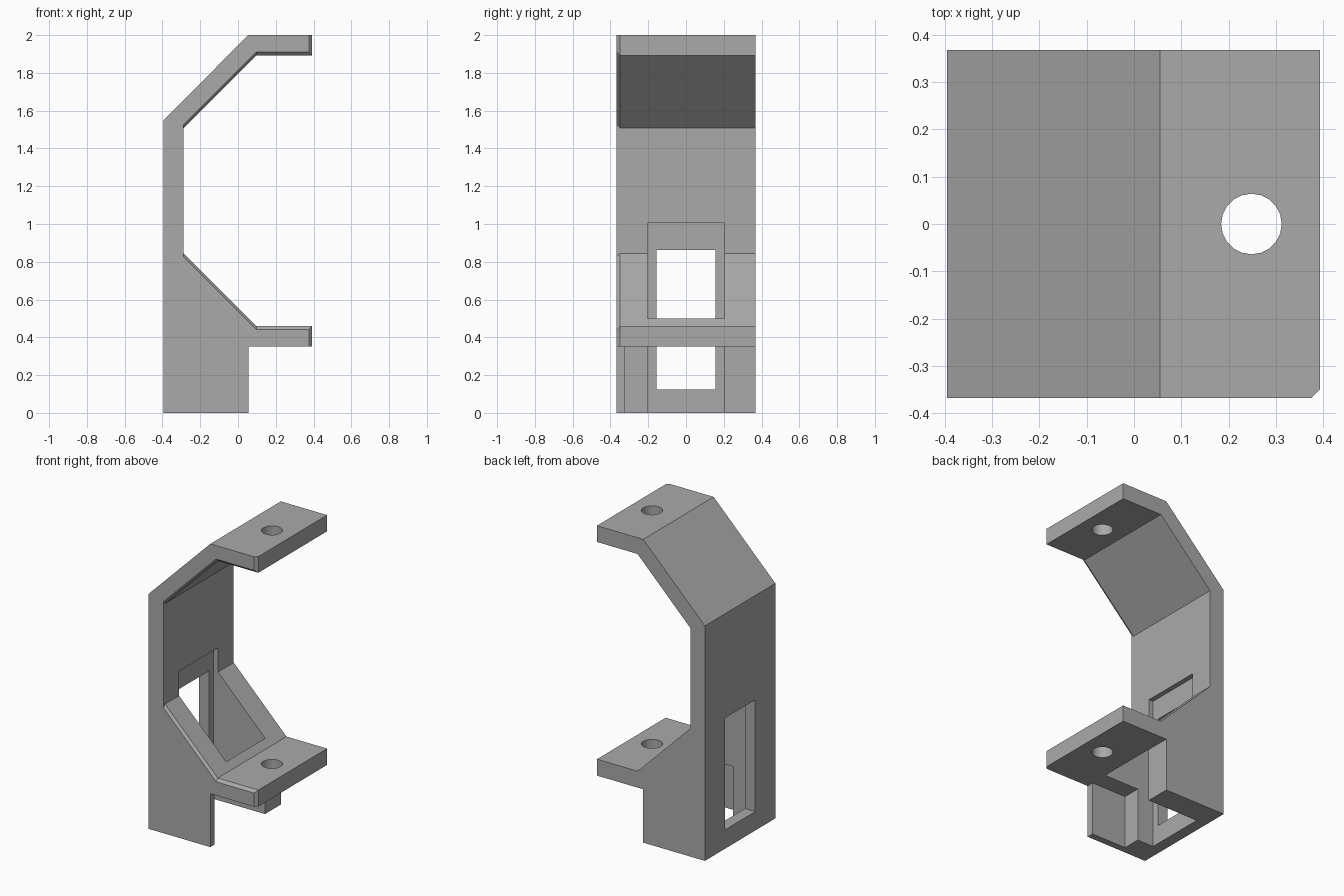
import bpy
import bmesh

cube = bpy.data.objects.get("Cube")
if cube:
    bpy.data.objects.remove(cube, do_unlink=True)

grey = bpy.data.materials.new("plain grey")
grey.use_nodes = True
colour = (0.4, 0.4, 0.4, 1)
grey.diffuse_color = colour
grey.node_tree.nodes["Principled BSDF"].inputs["Base Color"].default_value = colour


def finish(name, bm):
    bmesh.ops.recalc_face_normals(bm, faces=bm.faces)
    mesh = bpy.data.meshes.new(name)
    bm.to_mesh(mesh)
    bm.free()
    mesh.materials.append(grey)
    obj = bpy.data.objects.new(name, mesh)
    bpy.context.collection.objects.link(obj)
    return obj


def loft(name, sections):
    """Join side profiles, each given as (y, [(x, z), ...]), into a solid."""
    bm = bmesh.new()
    rings = [[bm.verts.new((x, y, z)) for x, z in pts] for y, pts in sections]
    for a, b in zip(rings, rings[1:]):
        for i in range(len(a)):
            j = (i + 1) % len(a)
            bm.faces.new((a[i], a[j], b[j], b[i]))
    bm.faces.new(rings[0])
    bm.faces.new(rings[-1])
    return finish(name, bm)


def box(name, x, y, z):
    pts = [(x[0], z[0]), (x[1], z[0]), (x[1], z[1]), (x[0], z[1])]
    return loft(name, [(y[0], pts), (y[1], pts)])


def side_profile(tip, inset):
    """C-shaped outline; inset trims the inner edge for the front chamfer."""
    return [
        (-0.395, 0), (-0.395, 1.55), (0.055, 2), (tip, 2),
        (tip, 1.893 + inset), (0.097, 1.893 + inset),
        (-0.288, 1.508 + inset), (-0.288, 0.845 - inset),
        (0.097, 0.46 - inset), (tip, 0.46 - inset),
        (tip, 0.352), (0.055, 0.352), (0.055, 0),
    ]


# Bracket body with a chamfer along the inner front edge
full = side_profile(0.393, 0)
bracket = loft("bracket", [(-0.367, side_profile(0.375, 0.018)),
                           (-0.349, full), (0.367, full)])

# Cutters: cable slot, side notch, rear window and bolt hole
cutters = [
    box("slot_cutter", (-0.32, 0.056), (-0.203, 0.203), (-0.1, 1.005)),
    box("notch_cutter", (-0.2, 0.056), (-0.322, -0.19), (-0.1, 0.353)),
    box("window_cutter", (-0.5, -0.25), (-0.157, 0.157), (0.125, 0.862)),
]
bm = bmesh.new()
bmesh.ops.create_cone(bm, cap_ends=True, segments=20, radius1=0.064,
                      radius2=0.064, depth=3)
bmesh.ops.translate(bm, verts=bm.verts, vec=(0.248, 0, 1))
cutters.append(finish("bolt_hole_cutter", bm))

bpy.context.view_layer.objects.active = bracket
for cutter in cutters:
    cutter.hide_render = True
    mod = bracket.modifiers.new(cutter.name, 'BOOLEAN')
    mod.operation = 'DIFFERENCE'
    mod.solver = 'EXACT'
    mod.object = cutter
    bpy.ops.object.modifier_apply(modifier=mod.name)
    bpy.data.objects.remove(cutter, do_unlink=True)
